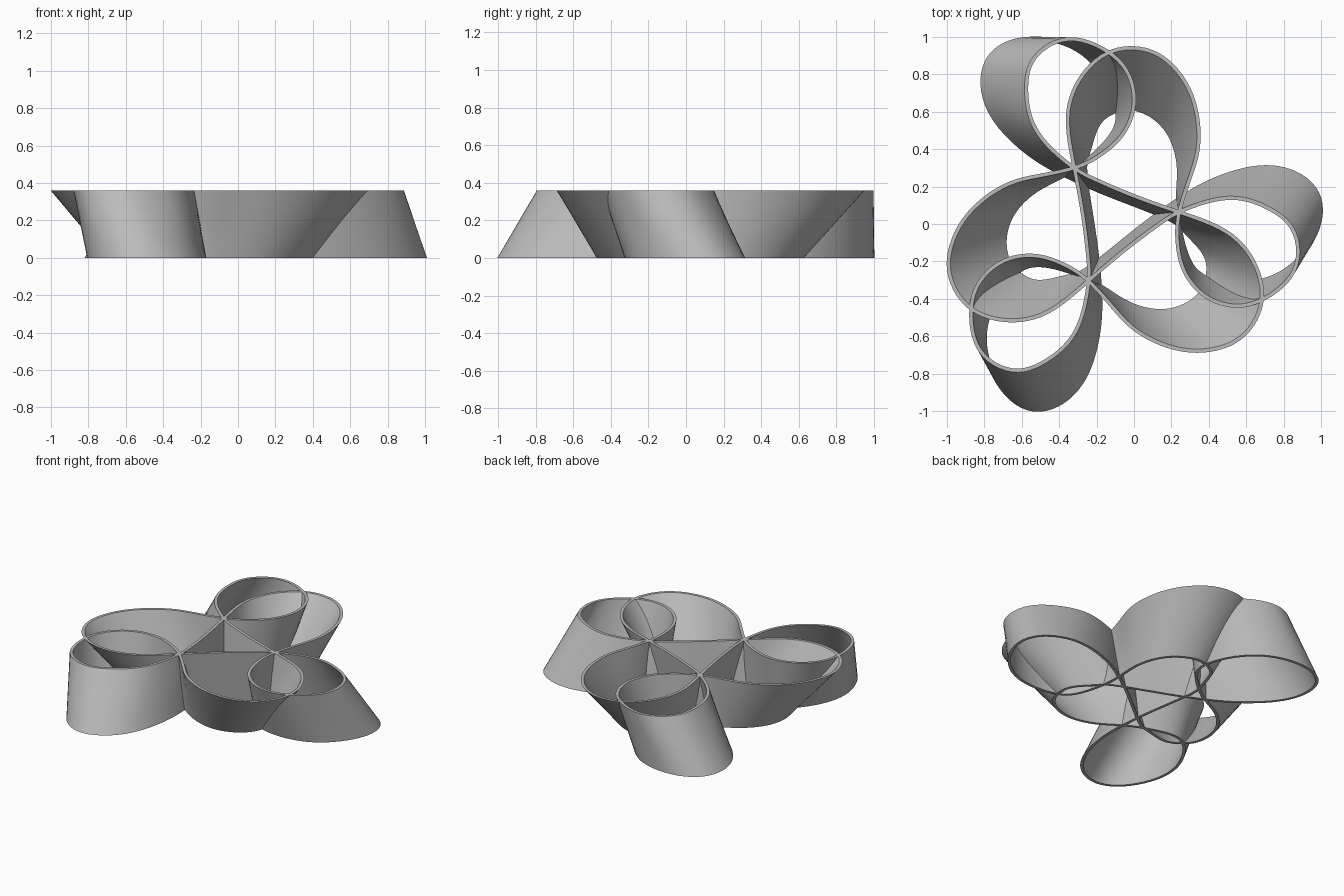
import bpy
import bmesh
import math
from mathutils import Vector, Matrix

cube = bpy.data.objects.get("Cube")
if cube:
    bpy.data.objects.remove(cube, do_unlink=True)

CENTRE = Vector((-0.107, 0.02))
HEIGHT = 0.36
HALF_WALL = 0.01
STEPS = 6      # samples per span
LEVELS = 4     # rows up the wall

# One third of the ribbon path: chord, inner loop, outer loop (upper rim, lower rim)
RIMS = [
    ((.25, .06), (.2, .02)), ((0, .15), (-.02, .11)), ((-.2, .235), (-.22, .19)),
    ((-.32, .3), (-.4, .275)), ((-.46, .42), (-.57, .38)), ((-.55, .56), (-.74, .55)),
    ((-.575, .73), (-.81, .74)), ((-.53, .89), (-.76, .91)), ((-.35, .99), (-.58, .99)),
    ((-.14, .92), (-.34, .95)), ((-.03, .8), (-.17, .8)), ((0, .64), (-.09, .61)),
    ((-.06, .48), (-.12, .48)), ((-.18, .37), (-.22, .37)), ((-.32, .3), (-.33, .285)),
    ((-.52, .255), (-.44, .225)), ((-.7, .2), (-.55, .16)), ((-.89, .05), (-.65, .05)),
    ((-.985, -.15), (-.69, -.08)), ((-.97, -.32), (-.67, -.2)), ((-.86, -.46), (-.6, -.275)),
    ((-.67, -.515), (-.5, -.31)), ((-.46, -.47), (-.36, -.28)),
]


def closed_path(third):
    """Repeat the third by rotation and return a smooth closed curve."""
    points = []
    for turn in range(3):
        spin = Matrix.Rotation(-turn * math.tau / 3, 2)
        points += [CENTRE + spin @ (Vector(p) - CENTRE) for p in third]
    n = len(points)

    def around(seq, i):
        return seq[i - 1], seq[i], seq[(i + 1) % n]

    # Push the control points outward so that the spline meets the rim points
    control = list(points)
    for _ in range(3):
        smooth = [(a + 4 * b + c) / 6 for a, b, c in (around(control, i) for i in range(n))]
        control = [c + p - s for c, p, s in zip(control, points, smooth)]

    path = []
    for i in range(n):
        a, b, c = around(control, i)
        d = control[(i + 2) % n]
        for s in range(STEPS):
            t = s / STEPS
            path.append((a * (1 - t) ** 3 + b * (3 * t ** 3 - 6 * t * t + 4)
                         + c * (-3 * t ** 3 + 3 * t * t + 3 * t + 1) + d * t ** 3) / 6)
    return path


def wall_sides(path):
    """Offset a closed path to both sides of the wall."""
    left, right = [], []
    for i, p in enumerate(path):
        tangent = (path[(i + 1) % len(path)] - path[i - 1]).normalized()
        normal = Vector((-tangent.y, tangent.x)) * HALF_WALL
        left.append(p + normal)
        right.append(p - normal)
    return left, right


upper = closed_path([r[0] for r in RIMS])
lower = closed_path([r[1] for r in RIMS])

# Wall cross-section: up the left side, then down the right side
bm = bmesh.new()
rows_left, rows_right = [], []
for level in range(LEVELS + 1):
    f = level / LEVELS
    path = [b.lerp(a, f) for a, b in zip(upper, lower)]
    for rows, side in zip((rows_left, rows_right), wall_sides(path)):
        rows.append([bm.verts.new((p.x, p.y, f * HEIGHT)) for p in side])
loop = rows_left + rows_right[::-1]
for j, row in enumerate(loop):
    above = loop[(j + 1) % len(loop)]
    for i in range(len(row)):
        k = (i + 1) % len(row)
        bm.faces.new((row[i], row[k], above[k], above[i]))
bmesh.ops.recalc_face_normals(bm, faces=bm.faces)

mesh = bpy.data.meshes.new("looped_ribbon_wall")
bm.to_mesh(mesh)
bm.free()
ribbon = bpy.data.objects.new("looped_ribbon_wall", mesh)
bpy.context.collection.objects.link(ribbon)

# Plain grey finish
grey = bpy.data.materials.new("plain_grey")
grey.use_nodes = True
colour = (0.5, 0.5, 0.5, 1)
grey.diffuse_color = colour
grey.node_tree.nodes["Principled BSDF"].inputs["Base Color"].default_value = colour
mesh.materials.append(grey)

bpy.ops.object.select_all(action="DESELECT")
ribbon.select_set(True)
bpy.context.view_layer.objects.active = ribbon
bpy.ops.object.shade_smooth_by_angle(angle=math.radians(35))
